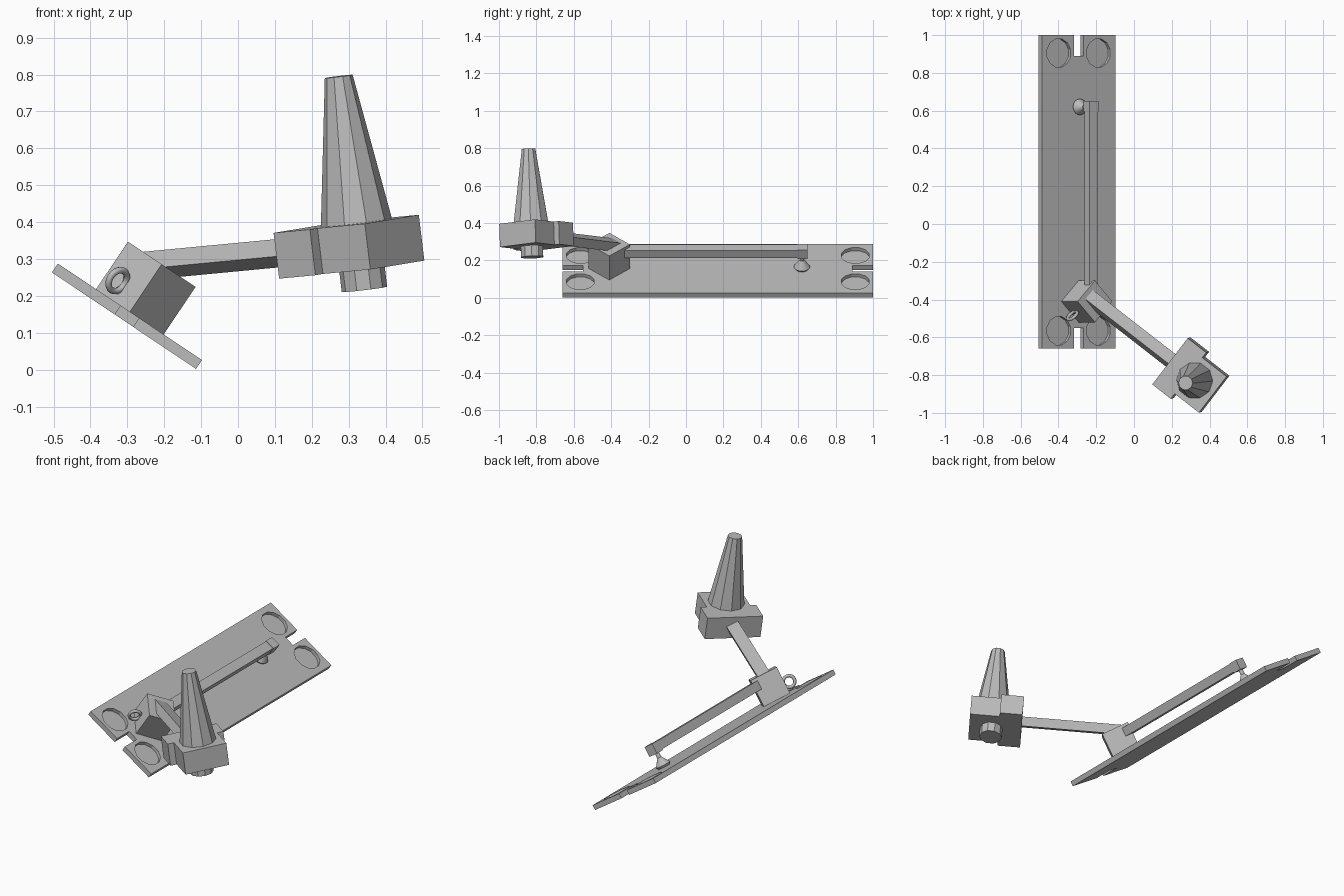
import bpy, bmesh, math
from mathutils import Matrix, Vector

cube = bpy.data.objects.get("Cube")
if cube:
    bpy.data.objects.remove(cube, do_unlink=True)

grey = bpy.data.materials.new("plain grey")
grey.use_nodes = True
grey.diffuse_color = (0.5, 0.5, 0.5, 1)
grey.node_tree.nodes["Principled BSDF"].inputs["Base Color"].default_value = (0.5, 0.5, 0.5, 1)


def add_box(bm, lo, hi):
    lo, hi = Vector(lo), Vector(hi)
    m = Matrix.Translation((lo + hi) / 2) @ Matrix.Diagonal((*(hi - lo), 1))
    bmesh.ops.create_cube(bm, size=1, matrix=m)


def add_cone(bm, x, y, z0, z1, r0, r1, sides):
    m = Matrix.Translation((x, y, (z0 + z1) / 2)) @ Matrix.Rotation(math.pi / sides, 4, 'Z')
    bmesh.ops.create_cone(bm, cap_ends=True, segments=sides, radius1=r0, radius2=r1,
                          depth=z1 - z0, matrix=m)


def finish(bm, name, frame):
    mesh = bpy.data.meshes.new(name)
    bm.to_mesh(mesh)
    bm.free()
    mesh.materials.append(grey)
    ob = bpy.data.objects.new(name, mesh)
    ob.matrix_world = frame
    bpy.context.collection.objects.link(ob)
    return ob


def box(name, frame, lo, hi):
    bm = bmesh.new()
    add_box(bm, lo, hi)
    return finish(bm, name, frame)


def cone(name, frame, x, y, z0, z1, r0, r1, sides):
    bm = bmesh.new()
    add_cone(bm, x, y, z0, z1, r0, r1, sides)
    return finish(bm, name, frame)


def smooth(ob):
    bpy.ops.object.select_all(action='DESELECT')
    ob.select_set(True)
    bpy.context.view_layer.objects.active = ob
    bpy.ops.object.shade_smooth_by_angle(angle=math.radians(40))


# Frames: tilted plate, hinge block turned on it, raised arm, rolled head
plate_frame = Matrix.Translation((-0.293, 0, 0.157)) @ Matrix.Rotation(math.radians(33.8), 4, 'Y')
block_frame = plate_frame @ Matrix.Translation((0, -0.41, 0)) @ Matrix.Rotation(math.radians(-45), 4, 'Z')
arm_frame = block_frame @ Matrix.Translation((0, 0, 0.155)) @ Matrix.Rotation(math.radians(-30), 4, 'Y')
along = arm_frame.to_3x3() @ Vector((1, 0, 0))
side = Vector((-0.12, -0.033, 0.992)).cross(along).normalized()
up = along.cross(side)
head_frame = Matrix((along, side, up)).transposed().to_4x4()
head_frame.translation = arm_frame.translation

# Base plate with end notches and round recesses
plate = box("base_plate", plate_frame, (-0.235, -0.66, -0.029), (0.235, 1, 0))
bm = bmesh.new()
for y, hole in ((-0.66, -0.565), (1, 0.905)):
    add_box(bm, (-0.03, y - 0.11, -0.1), (0.03, y + 0.11, 0.1))
    for x in (-0.126, 0.126):
        add_cone(bm, x, hole, -0.02, 0.05, 0.077, 0.077, 12)
cutter = finish(bm, "plate_cutter", plate_frame)
cutter.hide_render = True
cut = plate.modifiers.new("cut", 'BOOLEAN')
cut.object = cutter
cut.solver = 'EXACT'
bpy.context.view_layer.update()
plate.data = bpy.data.meshes.new_from_object(plate.evaluated_get(bpy.context.evaluated_depsgraph_get()))
plate.modifiers.clear()
bpy.data.objects.remove(cutter, do_unlink=True)

# Hinge block
box("hinge_block", block_frame, (-0.078, -0.078, 0), (0.078, 0.078, 0.155))

# Ring standing out of the block side
curve = bpy.data.curves.new("side_ring", 'CURVE')
curve.dimensions = '3D'
curve.bevel_depth = 0.009
curve.bevel_resolution = 2
spline = curve.splines.new('POLY')
count = 20
spline.points.add(count - 1)
for i, p in enumerate(spline.points):
    a = 2 * math.pi * i / count
    p.co = (0, -0.105 + 0.031 * math.cos(a), 0.052 + 0.031 * math.sin(a), 1)
spline.use_cyclic_u = True
curve.materials.append(grey)
ring = bpy.data.objects.new("side_ring", curve)
ring.matrix_world = block_frame
bpy.context.collection.objects.link(ring)

# Long rail with end block and bumper foot
box("long_rail", plate_frame, (-0.023, -0.33, 0.088), (0.031, 0.6, 0.138))
box("rail_end", plate_frame, (-0.025, 0.595, 0.082), (0.033, 0.65, 0.14))
cone("bumper_stem", plate_frame, 0, 0.62, 0.05, 0.09, 0.012, 0.012, 16)
smooth(cone("bumper_cup", plate_frame, 0, 0.62, 0.012, 0.055, 0.043, 0.012, 24))
smooth(cone("bumper_foot", plate_frame, 0, 0.62, 0, 0.012, 0.034, 0.043, 24))

# Raised arm
box("raised_arm", arm_frame, (-0.05, -0.034, -0.026), (0.53, 0.034, 0.026))

# Head: wide slab, narrower box, tapered tower and short plug
box("head_slab", head_frame, (0.514, -0.155, -0.0625), (0.639, 0.155, 0.0625))
box("head_box", head_frame, (0.639, -0.121, -0.0625), (0.802, 0.121, 0.0625))
cone("tower", head_frame, 0.68, 0, 0.0625, 0.462, 0.097, 0.038, 10)
cone("bottom_plug", head_frame, 0.68, 0, -0.12, -0.0625, 0.062, 0.062, 10)
